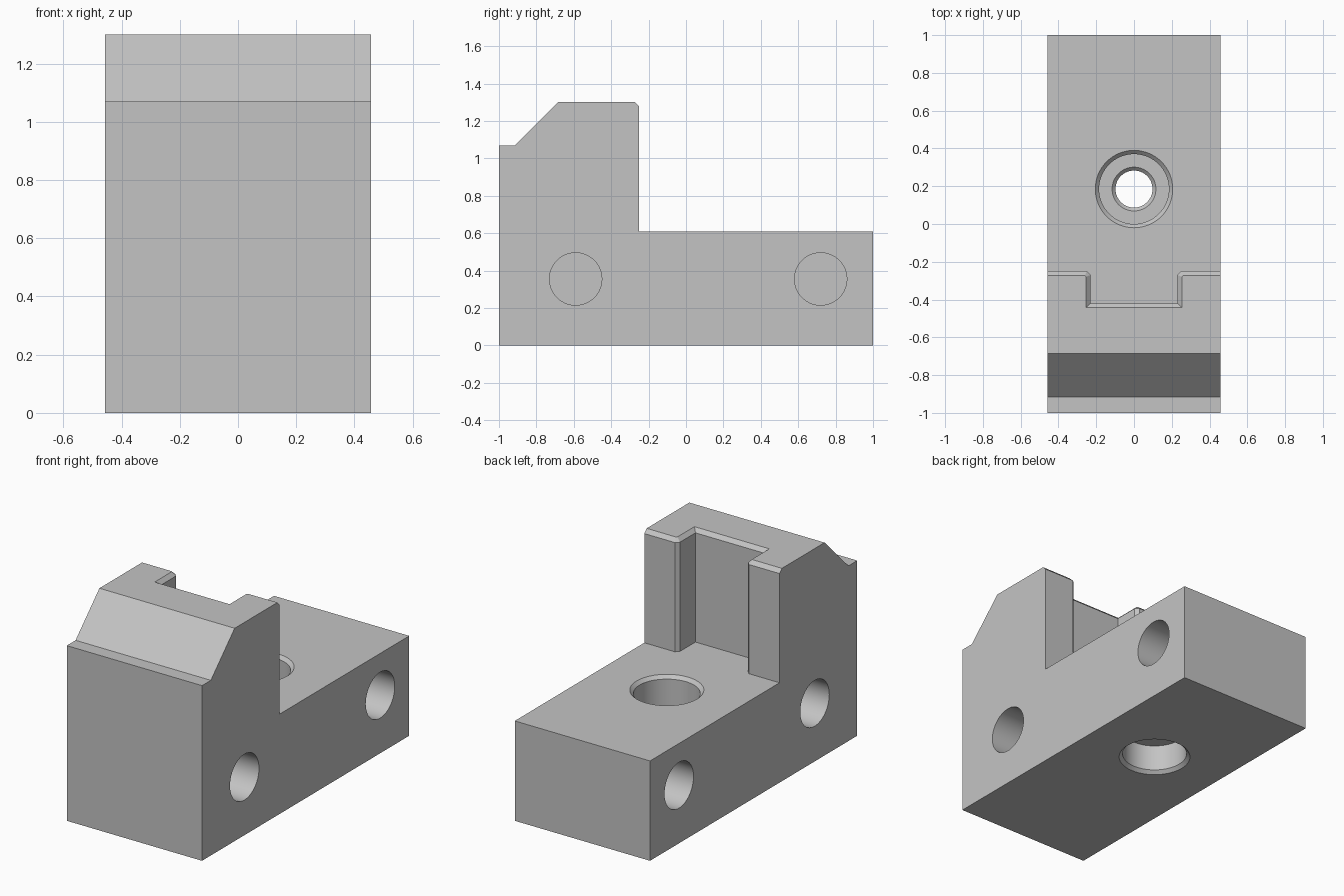
import bpy
import bmesh
from math import cos, sin, pi, radians, tan

cube = bpy.data.objects.get("Cube")
if cube:
    bpy.data.objects.remove(cube, do_unlink=True)

HALF_W = 0.457
STEP_Z = 0.61
TOP_Z = 1.3
CHAMFER = 0.023
HOLE_Y = 0.185

steel = bpy.data.materials.new("plain grey steel")
steel.use_nodes = True
steel.diffuse_color = (0.55, 0.55, 0.55, 1)
steel.node_tree.nodes["Principled BSDF"].inputs["Base Color"].default_value = (0.55, 0.55, 0.55, 1)

bm = bmesh.new()


def circle(r, segments=64):
    return [(r * cos(2 * pi * i / segments), r * sin(2 * pi * i / segments)) for i in range(segments)]


def band(a, b, closed=False):
    """Quads joining two matching rows of points."""
    va = [bm.verts.new(p) for p in a]
    vb = [bm.verts.new(p) for p in b]
    for i in range(len(a) if closed else len(a) - 1):
        j = (i + 1) % len(a)
        bm.faces.new((va[i], va[j], vb[j], vb[i]))


def plate(*loops):
    """Flat face with an outer loop and any number of holes."""
    edges = []
    for loop in loops:
        verts = [bm.verts.new(p) for p in loop]
        edges += [bm.edges.new((v, verts[i - 1])) for i, v in enumerate(verts)]
    bmesh.ops.triangle_fill(bm, edges=edges, use_beauty=True)


def wall_outline(d, z):
    """Plan of the notched rear of the upright wall, set back by d."""
    k = d * tan(pi / 8)
    half = [(HALF_W, -0.25 - d), (0.25 + k, -0.25 - d), (0.23 + d, -0.27 - k), (0.23 + d, -0.42 - d)]
    return [(-x, y, z) for x, y in half] + [(x, y, z) for x, y in half[::-1]]


def across(y, z):
    """Two points spanning the width."""
    return [(HALF_W, y, z), (-HALF_W, y, z)]


def bore_ring(z, r):
    return [(x, y + HOLE_Y, z) for x, y in circle(r)]


# Side faces with blind round pockets
back = [(1, 0), (1, STEP_Z)]
front = [(-0.685, TOP_Z), (-0.915, 1.07), (-1, 1.07), (-1, 0)]
rim = [(-0.25, STEP_Z), (-0.25, TOP_Z - CHAMFER), (-0.25 - CHAMFER, TOP_Z)]
for side in (-1, 1):
    x = side * HALF_W
    floor_x = side * (HALF_W - 0.3)
    mouths = []
    for y in (-0.59, 0.72):
        mouth = [(x, y + u, 0.355 + v) for u, v in circle(0.14)]
        pocket_floor = [(floor_x, py, pz) for _, py, pz in mouth]
        band(mouth, pocket_floor, closed=True)
        plate(pocket_floor)
        mouths.append(mouth)
    plate([(x, y, z) for y, z in back + rim + front], *mouths)

# Back face, then the sloped and flat faces of the front
for strip in (back, front):
    for start, end in zip(strip, strip[1:]):
        band(across(*start), across(*end))

# Notched rear of the wall with its chamfered rim
foot, shoulder, crest = (wall_outline(0, STEP_Z), wall_outline(0, TOP_Z - CHAMFER),
                         wall_outline(CHAMFER, TOP_Z))
band(foot, shoulder)
band(shoulder, crest)

# Vertical bolt hole, counterbored from both ends
bore = [(0, 0.205), (0.02, 0.185), (0.18, 0.185), (0.18, 0.098), (0.285, 0.098),
        (0.303, 0.116), (0.303, 0.185), (STEP_Z - 0.02, 0.185), (STEP_Z, 0.205)]
rings = [bore_ring(z, r) for z, r in bore]
for low, high in zip(rings, rings[1:]):
    band(low, high, closed=True)

# Wall top, step and underside
plate(crest + across(-0.685, TOP_Z))
plate(foot + across(1, STEP_Z), rings[-1])
plate(across(-1, 0) + across(1, 0)[::-1], rings[0])

# Weld the faces into one solid and keep the edges crisp
bmesh.ops.remove_doubles(bm, verts=bm.verts, dist=0.0001)
bm.normal_update()
bmesh.ops.recalc_face_normals(bm, faces=bm.faces)
for face in bm.faces:
    face.smooth = True
for edge in bm.edges:
    edge.smooth = edge.calc_face_angle(0) < radians(25)

mesh = bpy.data.meshes.new("clamp_block")
bm.to_mesh(mesh)
bm.free()
mesh.materials.append(steel)
bpy.context.scene.collection.objects.link(bpy.data.objects.new("clamp_block", mesh))
